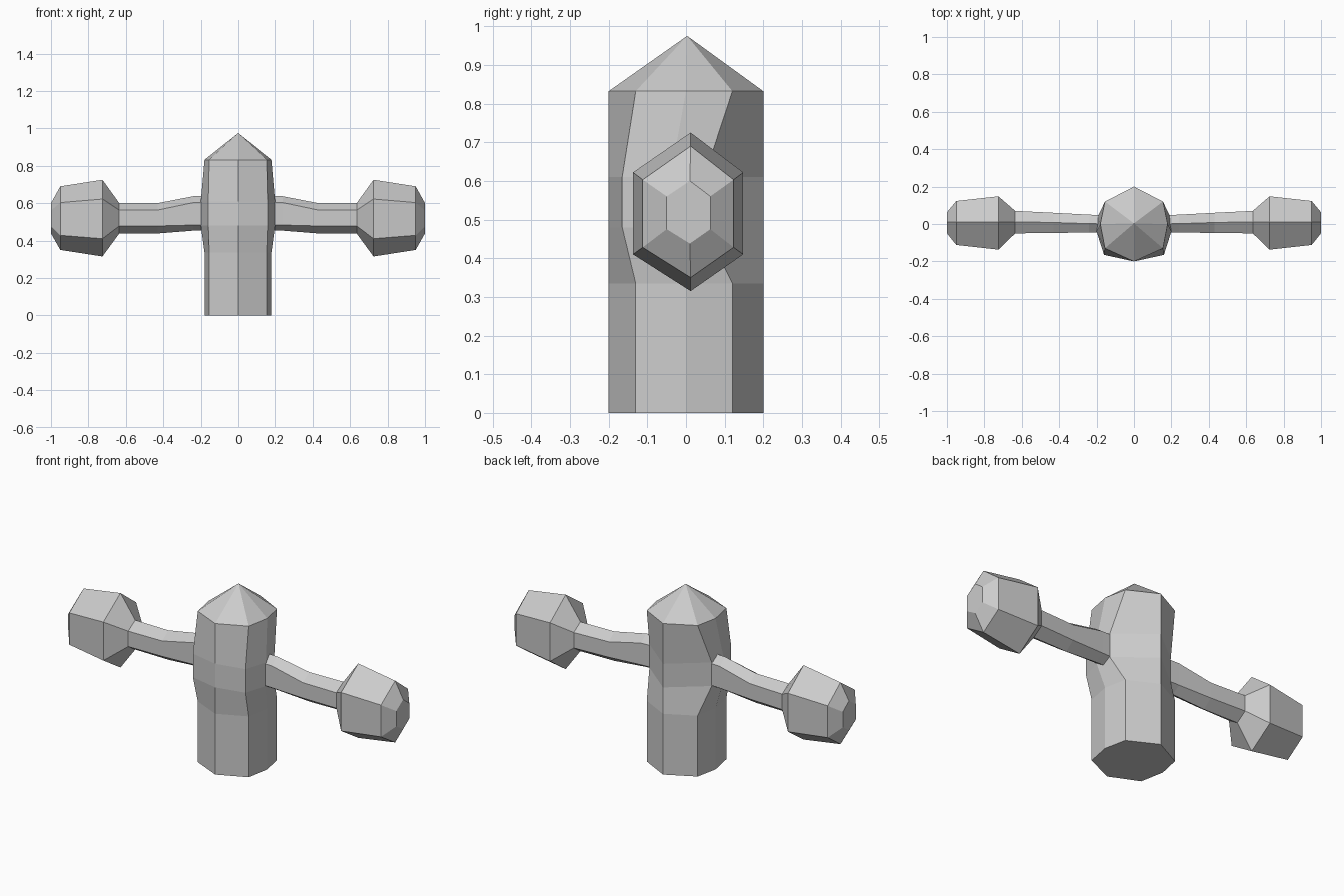
import bpy, bmesh

if "Cube" in bpy.data.objects:
    bpy.data.objects.remove(bpy.data.objects["Cube"])


def loft(name, rings, tip=None):
    """Bridge equal-length rings into a closed faceted solid, optionally ending in a tip."""
    bm = bmesh.new()
    loops = [[bm.verts.new(p) for p in ring] for ring in rings]
    n = len(loops[0])
    for a, b in zip(loops, loops[1:]):
        for i in range(n):
            j = (i + 1) % n
            bm.faces.new((a[i], a[j], b[j], b[i]))
    bm.faces.new(loops[0][::-1])
    if tip:
        t = bm.verts.new(tip)
        for i in range(n):
            bm.faces.new((loops[-1][i], loops[-1][(i + 1) % n], t))
    else:
        bm.faces.new(loops[-1])
    bmesh.ops.recalc_face_normals(bm, faces=bm.faces)
    mesh = bpy.data.meshes.new(name)
    bm.to_mesh(mesh)
    bm.free()
    obj = bpy.data.objects.new(name, mesh)
    bpy.context.collection.objects.link(obj)
    return obj


# Pointed eight-sided post, swelling where the arms join
def post_ring(half, z):
    right = [(x, y, z) for x, y in half]
    left = [(-x, y, z) for x, y in reversed(half)]
    return [(0, -0.2, z)] + right + [(0, 0.2, z)] + left


plain = [(0.155, -0.13), (0.18, 0), (0.155, 0.12)]
swollen = [(0.16, -0.165), (0.2, -0.04), (0.19, 0.047)]
post = loft("post",
            [post_ring(plain, 0), post_ring(plain, 0.335), post_ring(swollen, 0.48),
             post_ring(swollen, 0.61), post_ring(plain, 0.832)],
            tip=(0, 0.003, 0.975))


# Six-sided arm with a heavy faceted end, mirrored to the other side
def arm_ring(x, y0, ymid, y1, bottom, low, high, top):
    return [(x, ymid, bottom), (x, y1, low), (x, y1, high),
            (x, ymid, top), (x, y0, high), (x, y0, low)]


arm = loft("arm", [arm_ring(*r) for r in (
    (0.12, -0.045, 0.0, 0.045, 0.457, 0.485, 0.605, 0.642),
    (0.24, -0.045, 0.002, 0.05, 0.453, 0.483, 0.603, 0.637),
    (0.43, -0.048, 0.008, 0.06, 0.438, 0.478, 0.563, 0.60),
    (0.635, -0.05, 0.012, 0.07, 0.438, 0.478, 0.563, 0.60),
    (0.725, -0.137, 0.012, 0.148, 0.315, 0.41, 0.622, 0.725),
    (0.95, -0.112, 0.012, 0.123, 0.35, 0.428, 0.603, 0.69),
    (1.0, -0.05, 0.01, 0.063, 0.438, 0.475, 0.56, 0.60),
)])
arm.modifiers.new("Mirror", 'MIRROR').mirror_object = post
